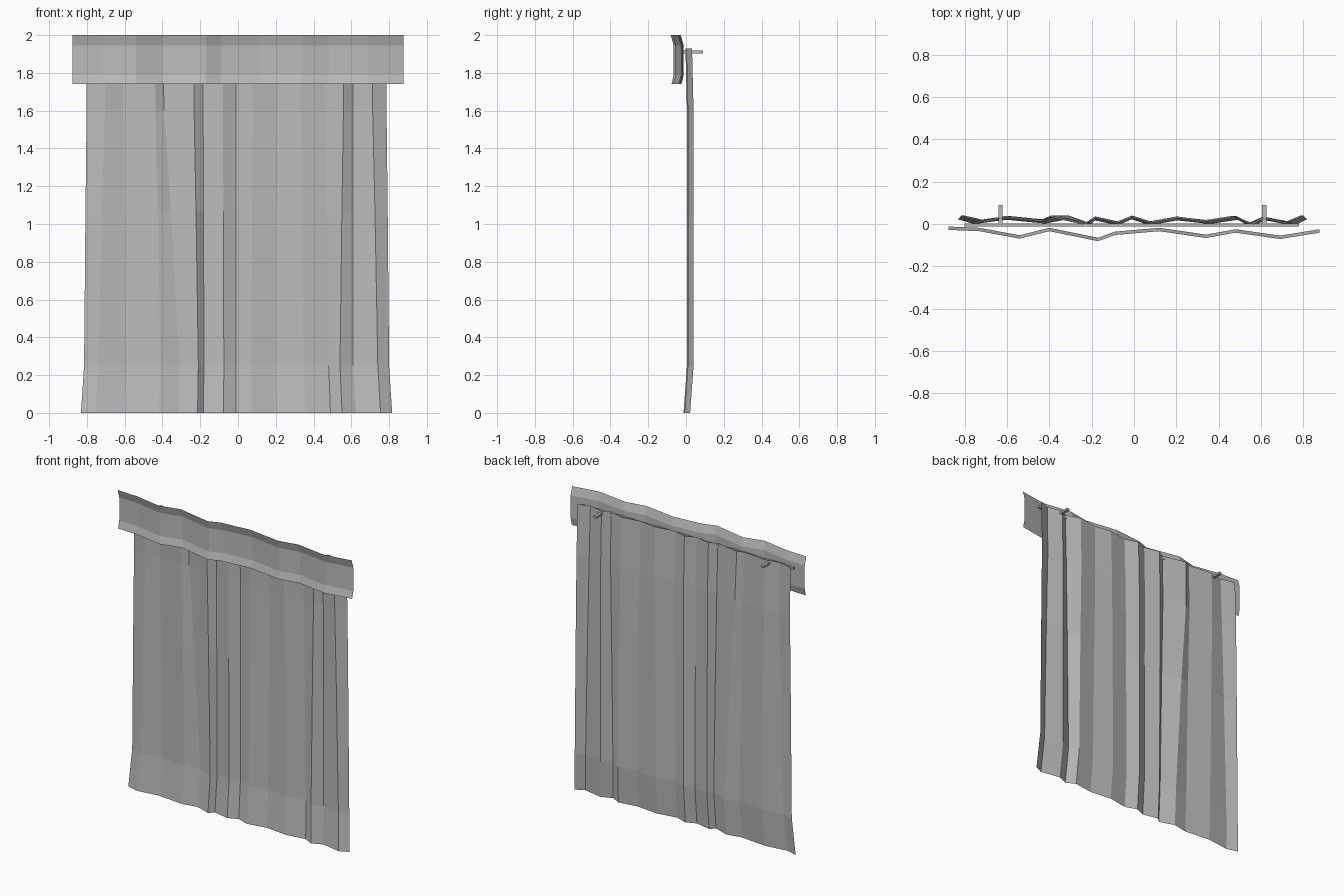
import bpy
import bmesh

cube = bpy.data.objects.get("Cube")
if cube:
    bpy.data.objects.remove(cube, do_unlink=True)

# One plain cloth-grey colour for everything
grey = bpy.data.materials.new("warm_grey")
grey.use_nodes = True
colour = (0.5, 0.5, 0.5, 1)
grey.diffuse_color = colour
grey.node_tree.nodes["Principled BSDF"].inputs["Base Color"].default_value = colour


def finish(name, bm):
    mesh = bpy.data.meshes.new(name)
    bm.to_mesh(mesh)
    bm.free()
    mesh.materials.append(grey)
    part = bpy.data.objects.new(name, mesh)
    bpy.context.collection.objects.link(part)
    return part


def cloth(name, rows):
    """Join rows of points, listed top to bottom, into a flat-shaded sheet."""
    bm = bmesh.new()
    grid = [[bm.verts.new(point) for point in row] for row in rows]
    for upper, lower in zip(grid, grid[1:]):
        for i in range(len(upper) - 1):
            bm.faces.new((lower[i], lower[i + 1], upper[i + 1], upper[i]))
    return finish(name, bm)


def box(name, centre, size):
    bm = bmesh.new()
    bmesh.ops.create_cube(bm, size=1)
    bmesh.ops.scale(bm, vec=size, verts=bm.verts)
    bmesh.ops.translate(bm, vec=centre, verts=bm.verts)
    return finish(name, bm)


# Main curtain: pleat lines drift sideways from the top edge to the hem
top_x = [-.80, -.70, -.61, -.44, -.40, -.235, -.185, -.08, -.01,
         .08, .21, .33, .46, .56, .61, .71, .785]
hem_x = [-.815, -.74, -.59, -.41, -.31, -.21, -.18, -.075, -.01,
         .07, .2, .35, .48, .54, .61, .74, .80]
fold_y = [.04, .018, .038, .02, .04, .005, .035, .012, .04,
          .012, .035, .018, .038, .005, .035, .01, .04]

# Each row: height, drift towards the hem, forward shift, sideways spread
curtain_rows = []
for z, drift, shift, spread in [(1.93, 0, -.008, 1), (1.6, .1, 0, 1),
                                (1.07, .5, 0, 1), (.25, 1, 0, 1),
                                (0, 1, -.018, 1.02)]:
    curtain_rows.append([((a + (b - a) * drift) * spread, y + shift, z)
                         for a, b, y in zip(top_x, hem_x, fold_y)])
cloth("curtain", curtain_rows)

# Valance: wavy strip whose upper and lower edges flare forward
wave = [(-.875, -.012), (-.73, -.018), (-.54, -.053), (-.40, -.018),
        (-.17, -.065), (-.09, -.036), (.12, -.018), (.34, -.05),
        (.48, -.025), (.69, -.055), (.875, -.025)]
valance_rows = []
for z, flare in [(2, -.016), (1.945, 0), (1.79, 0), (1.74, -.012)]:
    valance_rows.append([(x, y + flare, z) for x, y in wave])
cloth("valance", valance_rows)

# Rod and the wall brackets that carry it
box("curtain_rod", (-.01, -.005, 1.91), (1.58, .015, .015))
for side, x in (("right", -.63), ("left", .615)):
    box(side + "_bracket", (x, .043, 1.91), (.02, .095, .015))
